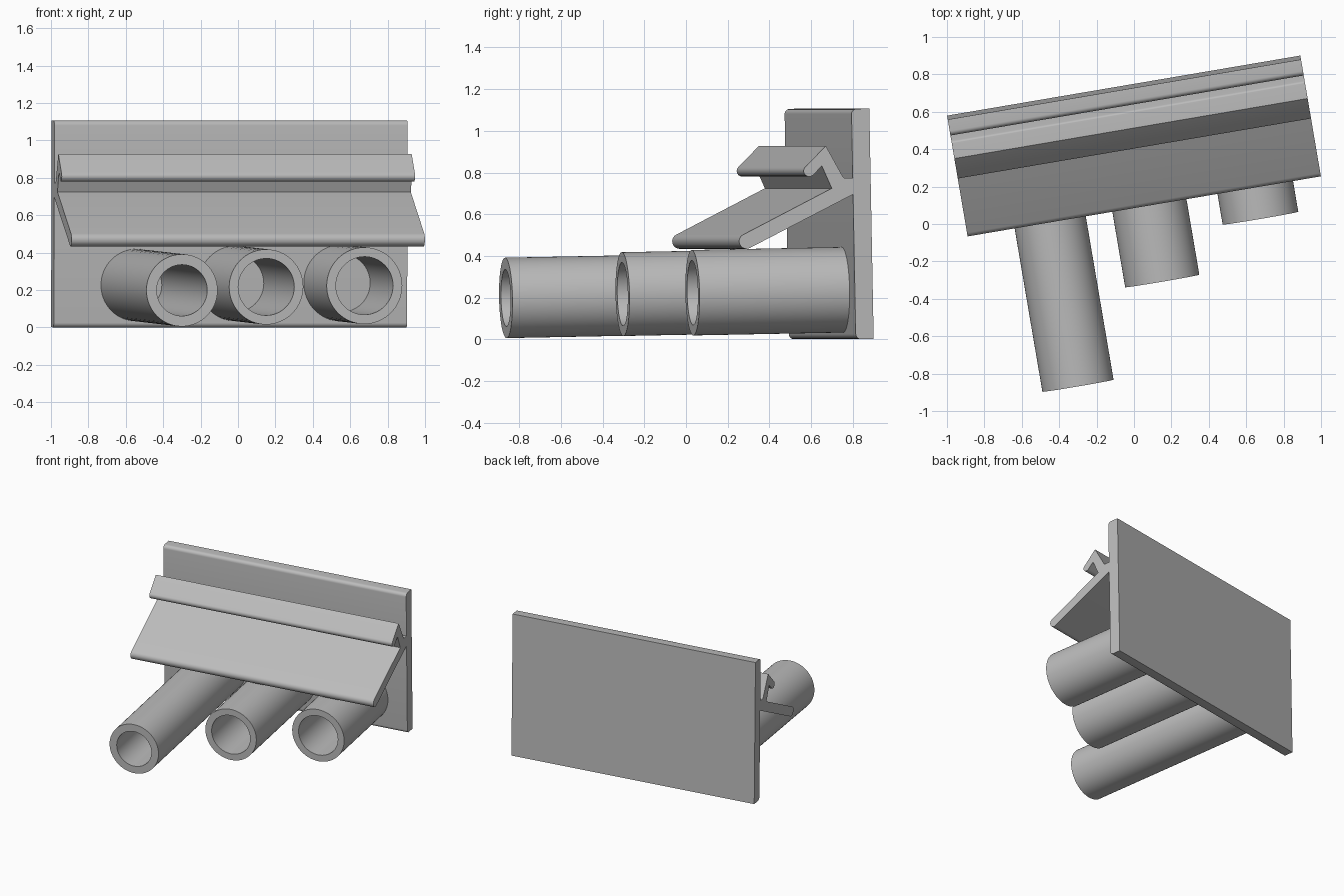
import bpy, bmesh, math
from mathutils import Matrix, Vector

cube = bpy.data.objects.get("Cube")
if cube:
    bpy.data.objects.remove(cube, do_unlink=True)

grey = bpy.data.materials.new("plain_grey")
grey.use_nodes = True
colour = (0.5, 0.5, 0.5, 1)
grey.diffuse_color = colour
grey.node_tree.nodes["Principled BSDF"].inputs["Base Color"].default_value = colour

# Whole part is turned about z and leans slightly forward
PLACE = (Matrix.Translation((-0.055, 0.74, 0.002))
         @ Matrix.Rotation(math.radians(9.65), 4, 'Z')
         @ Matrix.Rotation(math.radians(1.1), 4, 'X'))
HALF = 0.958


def finish(name, bm):
    bmesh.ops.recalc_face_normals(bm, faces=bm.faces)
    mesh = bpy.data.meshes.new(name)
    bm.to_mesh(mesh)
    bm.free()
    mesh.materials.append(grey)
    obj = bpy.data.objects.new(name, mesh)
    bpy.context.collection.objects.link(obj)
    obj.matrix_world = PLACE
    bpy.ops.object.select_all(action='DESELECT')
    obj.select_set(True)
    bpy.context.view_layer.objects.active = obj
    bpy.ops.object.shade_smooth_by_angle(angle=math.radians(30))


def rounded(corners, steps=6):
    """Turn (depth, height, radius) corners into an outline with arcs."""
    out = []
    for i, (d, z, r) in enumerate(corners):
        p = Vector((d, z))
        if not r:
            out.append(p)
            continue
        a = (Vector(corners[i - 1][:2]) - p).normalized()
        b = (Vector(corners[(i + 1) % len(corners)][:2]) - p).normalized()
        half = a.angle(b) / 2
        centre = p + (a + b).normalized() * (r / math.sin(half))
        start = p + a * (r / math.tan(half)) - centre
        end = p + b * (r / math.tan(half)) - centre
        sweep = start.angle_signed(end)
        for k in range(steps + 1):
            t = -sweep * k / steps
            c, s = math.cos(t), math.sin(t)
            out.append(centre + Vector((start.x * c - start.y * s,
                                        start.x * s + start.y * c)))
    return out


# Back plate with the sloping shelf and hooked lip, one extruded section
section = [
    (0, 0, 0), (0, 1.105, 0), (0.087, 1.105, 0.025),       # plate back and top
    (0.087, 0.773, 0), (0.131, 0.773, 0.015),              # joint above the arm
    (0.215, 0.93, 0), (0.336, 0.812, 0.026),               # hook
    (0.299, 0.773, 0.026), (0.236, 0.834, 0),
    (0.19, 0.726, 0), (0.658, 0.496, 0.035),               # sloping shelf
    (0.626, 0.432, 0.035), (0.087, 0.695, 0),
    (0.087, 0, 0.025),                                     # plate foot
]
bm = bmesh.new()
face = bm.faces.new([bm.verts.new((-HALF, -p.x, p.y)) for p in rounded(section)])
geom = bmesh.ops.extrude_face_region(bm, geom=[face])["geom"]
moved = [v for v in geom if isinstance(v, bmesh.types.BMVert)]
bmesh.ops.translate(bm, verts=moved, vec=(2 * HALF, 0, 0))
finish("plate_with_shelf", bm)


# Hollow tubes standing out from the plate
def tube(name, x, z, reach, outer, inner, sides=64):
    bm = bmesh.new()
    rings = []
    for depth, r in ((0.083, outer), (reach, outer), (reach, inner), (0.083, inner)):
        rings.append([bm.verts.new((x + r * math.cos(math.tau * k / sides), -depth,
                                    z + r * math.sin(math.tau * k / sides)))
                      for k in range(sides)])
    for i, ring in enumerate(rings):
        nxt = rings[(i + 1) % len(rings)]
        for k in range(sides):
            j = (k + 1) % sides
            bm.faces.new((ring[k], ring[j], nxt[j], nxt[k]))
    finish(name, bm)


tube("right_long_tube", -0.51, 0.226, 1.537, 0.193, 0.137)
tube("middle_tube", 0.028, 0.235, 1.06, 0.201, 0.152)
tube("left_short_tube", 0.602, 0.237, 0.817, 0.205, 0.155)
